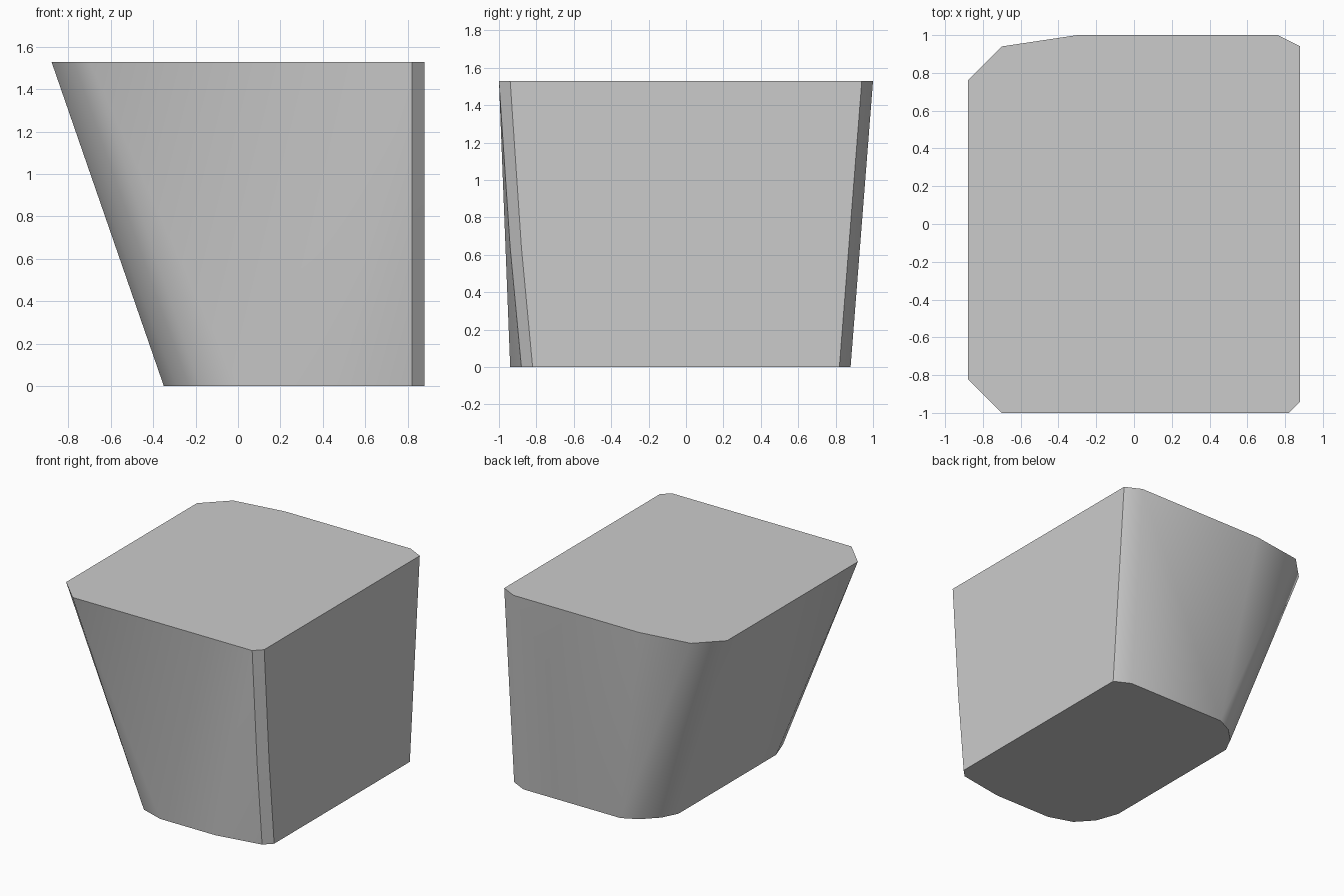
import bpy, bmesh, math

cube = bpy.data.objects.get("Cube")
if cube:
    bpy.data.objects.remove(cube, do_unlink=True)

# Grey surface
grey = bpy.data.materials.new("grey")
grey.use_nodes = True
colour = (0.6, 0.6, 0.6, 1)
grey.diffuse_color = colour
grey.node_tree.nodes["Principled BSDF"].inputs["Base Color"].default_value = colour

# Outlines of the tapered block, from base to top
HEIGHT = 1.53
base = [(.88, -.82), (.82, -.88), (.47, -.94), (0, -.94), (-.18, -.88),
        (-.29, -.76), (-.35, -.59), (-.35, .59), (-.29, .71), (-.18, .82),
        (-.06, .88), (.76, .88), (.88, .82)]
waist = [(.88, -.88), (.82, -.94)]
top = [(.88, -.94), (.82, -1), (-.7, -1), (-.88, -.82), (-.88, .76),
       (-.7, .94), (-.3, 1), (.76, 1), (.88, .94)]

# Wrap the outlines in a convex skin
bm = bmesh.new()
for ring, z in ((base, 0), (waist, .64), (top, HEIGHT)):
    for x, y in ring:
        bm.verts.new((x, y, z))
hull = bmesh.ops.convex_hull(bm, input=bm.verts)
loose = {g for g in hull["geom_interior"] + hull["geom_unused"]
         if isinstance(g, bmesh.types.BMVert)}
bmesh.ops.delete(bm, geom=list(loose), context="VERTS")
bmesh.ops.dissolve_limit(bm, angle_limit=math.radians(.5),
                         verts=bm.verts, edges=bm.edges)
bmesh.ops.recalc_face_normals(bm, faces=bm.faces)
mesh = bpy.data.meshes.new("tapered_block")
bm.to_mesh(mesh)
bm.free()
mesh.materials.append(grey)
block = bpy.data.objects.new("tapered_block", mesh)
bpy.context.collection.objects.link(block)

# Smooth the soft corners, keep the crisp ones
bpy.ops.object.select_all(action="DESELECT")
block.select_set(True)
bpy.context.view_layer.objects.active = block
bpy.ops.object.shade_smooth_by_angle(angle=math.radians(30))
